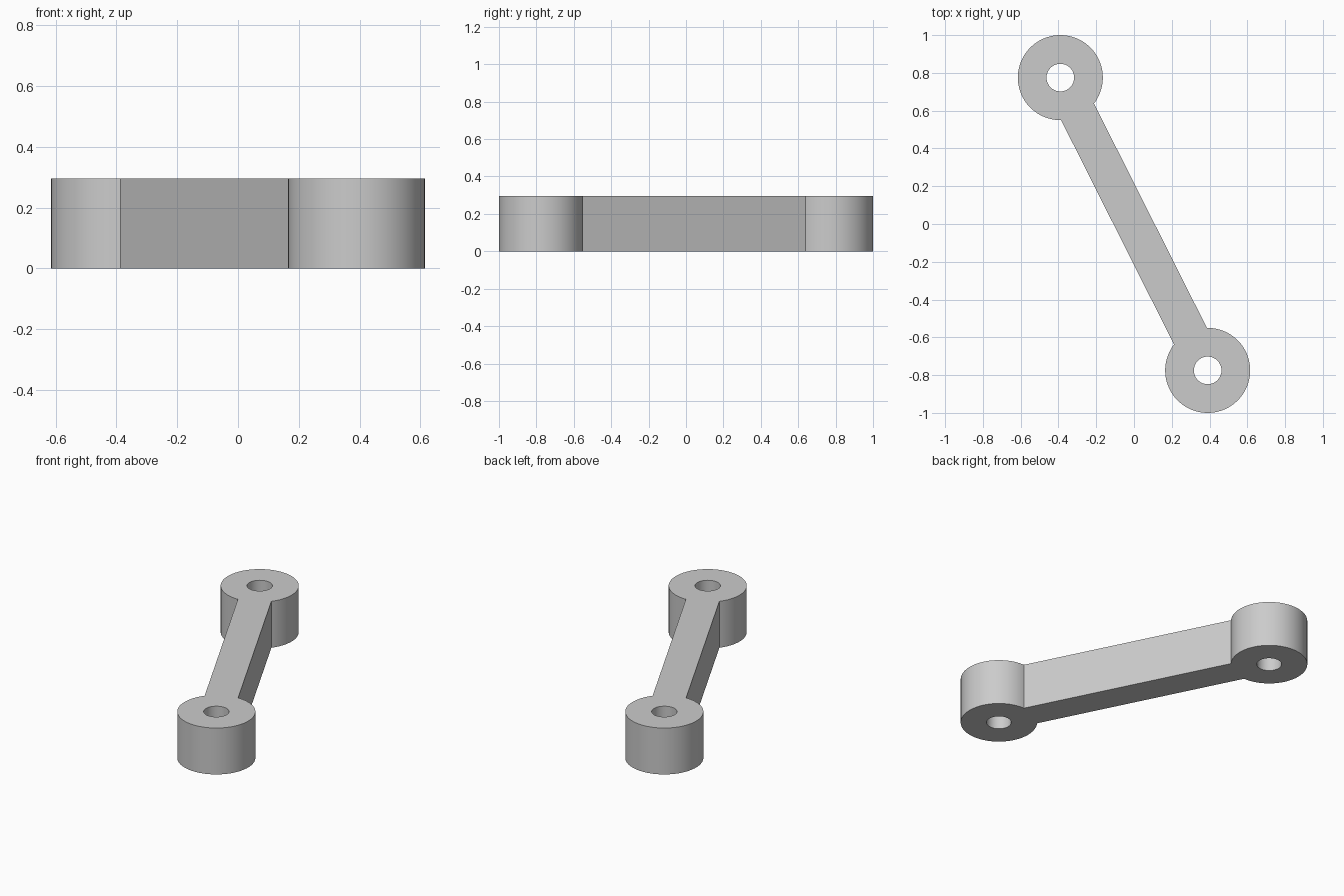
import bpy, bmesh, math
from mathutils import Vector

if "Cube" in bpy.data.objects:
    bpy.data.objects.remove(bpy.data.objects["Cube"], do_unlink=True)

CENTRE = Vector((0.39, -0.775))   # one eye; the other is opposite
EYE_R, HOLE_R = 0.225, 0.073
HALF_WIDTH, HEIGHT = 0.0975, 0.295
SEGMENTS = 72

steel = bpy.data.materials.new("plain grey")
steel.use_nodes = True
grey = (0.6, 0.6, 0.6, 1)
steel.diffuse_color = grey
steel.node_tree.nodes["Principled BSDF"].inputs["Base Color"].default_value = grey


def arc(centre, radius, start, sweep, count):
    """Points along an arc, both ends included."""
    return [centre + radius * Vector((math.cos(a), math.sin(a)))
            for a in (start + sweep * i / count for i in range(count + 1))]


def add_loop(bm, points):
    verts = [bm.verts.new((p.x, p.y, 0)) for p in points]
    return [bm.edges.new((v, verts[i - 1])) for i, v in enumerate(verts)]


# Outline: two round eyes joined by a straight bar, with a hole in each eye
bm = bmesh.new()
outline, edges = [], []
neck = math.asin(HALF_WIDTH / EYE_R)
for centre in (CENTRE, -CENTRE):
    inward = math.atan2(-centre.y, -centre.x)
    outline += arc(centre, EYE_R, inward + neck, math.tau - 2 * neck, SEGMENTS)
    edges += add_loop(bm, arc(centre, HOLE_R, 0, math.tau, SEGMENTS)[:-1])
edges += add_loop(bm, outline)

# Fill the flat profile and raise it to full height
bmesh.ops.triangle_fill(bm, edges=edges, use_beauty=True, use_dissolve=False)
raised = bmesh.ops.extrude_face_region(bm, geom=bm.faces[:], use_keep_orig=True)
bmesh.ops.translate(bm, vec=(0, 0, HEIGHT),
                    verts=[g for g in raised["geom"] if isinstance(g, bmesh.types.BMVert)])
bmesh.ops.recalc_face_normals(bm, faces=bm.faces[:])

mesh = bpy.data.meshes.new("link_arm")
bm.to_mesh(mesh)
bm.free()
mesh.materials.append(steel)
link = bpy.data.objects.new("link_arm", mesh)
bpy.context.collection.objects.link(link)

# Smooth round walls, crisp rims
bpy.ops.object.select_all(action="DESELECT")
link.select_set(True)
bpy.context.view_layer.objects.active = link
bpy.ops.object.shade_smooth_by_angle(angle=math.radians(30))
